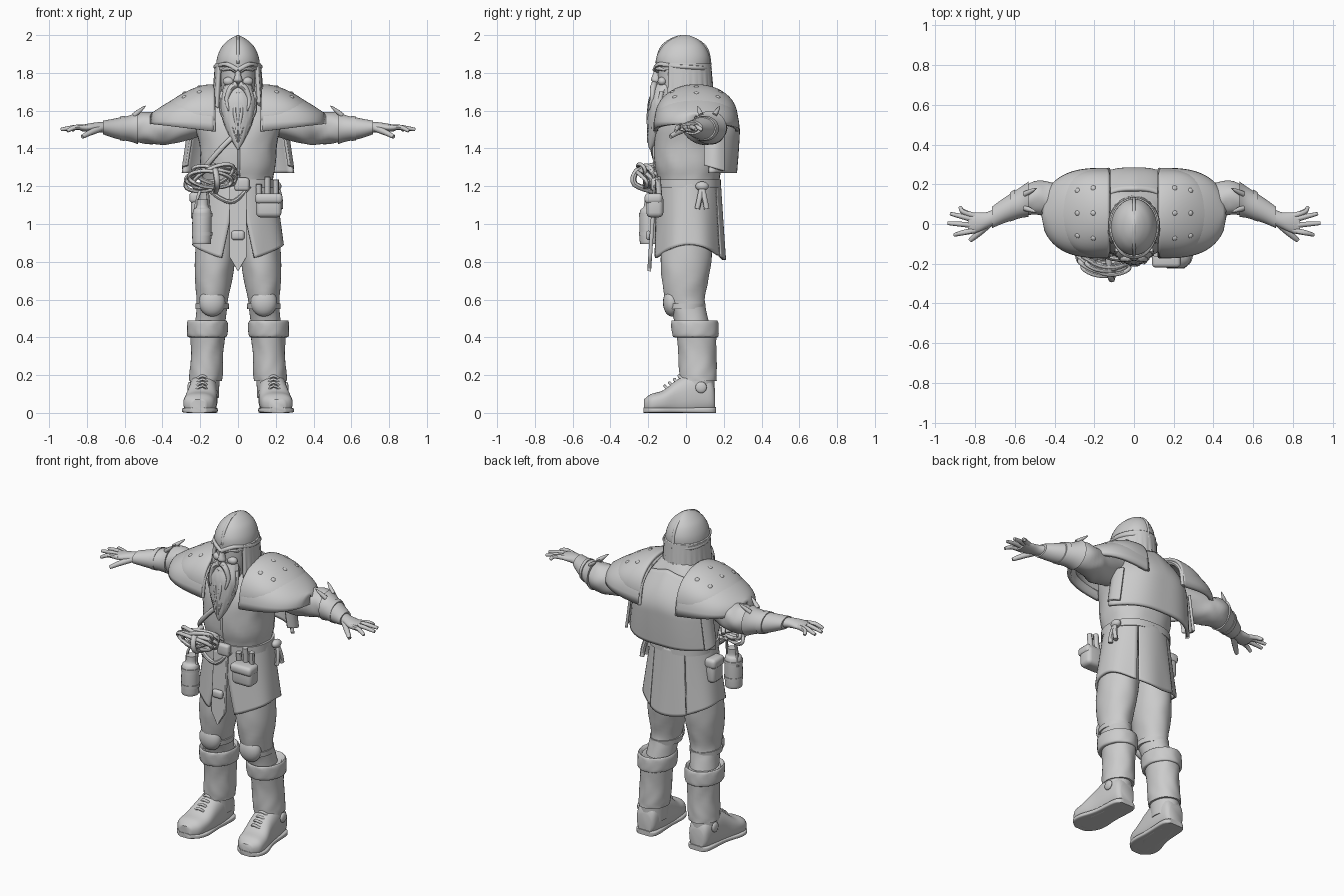
import bpy, bmesh, math, random
from mathutils import Vector, Matrix

random.seed(4)
cube = bpy.data.objects.get("Cube")
if cube:
    bpy.data.objects.remove(cube)

clay = bpy.data.materials.new("clay_grey")
clay.use_nodes = True
clay.diffuse_color = (.6, .6, .6, 1)
clay.node_tree.nodes["Principled BSDF"].inputs["Base Color"].default_value = (.6, .6, .6, 1)


def finish(name, mesh, mirror=False, thickness=0):
    """Turn a mesh into a smooth, optionally mirrored and thickened object."""
    obj = bpy.data.objects.new(name, mesh)
    bpy.context.scene.collection.objects.link(obj)
    mesh.materials.clear()
    mesh.materials.append(clay)
    if thickness:
        solid = obj.modifiers.new("thickness", "SOLIDIFY")
        solid.thickness, solid.offset = thickness, 0
    if mirror:
        flip = obj.modifiers.new("mirror", "MIRROR")
        flip.use_mirror_merge = False
    bpy.ops.object.select_all(action="DESELECT")
    obj.select_set(True)
    bpy.context.view_layer.objects.active = obj
    bpy.ops.object.shade_smooth_by_angle(angle=math.radians(45))
    return obj


def spline(rows, steps=4):
    """Smoothly interpolate rows of numbers."""
    out = []
    for i in range(len(rows) - 1):
        a, b = rows[max(i - 1, 0)], rows[i]
        c, d = rows[i + 1], rows[min(i + 2, len(rows) - 1)]
        for s in range(steps):
            t = s / steps
            out.append([q + t / 2 * (r - p + t * (2 * p - 5 * q + 4 * r - w + t * (3 * (q - r) + w - p)))
                        for p, q, r, w in zip(a, b, c, d)])
    return out + [list(rows[-1])]


def loft(name, rings, axis="z", mirror=False, square=2, folds=0, count=9, sides=40):
    """Skin rings of (x, y, z, radius, radius) lying across one axis."""
    bm = bmesh.new()
    loops = []
    for k, (x, y, z, ra, rb) in enumerate(spline(rings)):
        loop = []
        for i in range(sides):
            a = math.tau * i / sides
            c, s = math.cos(a), math.sin(a)
            wave = 1 + folds * math.sin(count * a + math.sin(k * .7) * 2)
            p = math.copysign(abs(c) ** (2 / square), c) * ra * wave
            q = math.copysign(abs(s) ** (2 / square), s) * rb * wave
            off = {"x": (0, p, q), "y": (p, 0, q), "z": (p, q, 0)}[axis]
            loop.append(bm.verts.new((x + off[0], y + off[1], max(z + off[2], 0))))
        loops.append(loop)
    for lo, hi in zip(loops, loops[1:]):
        for i in range(sides):
            j = (i + 1) % sides
            bm.faces.new((lo[i], lo[j], hi[j], hi[i]))
    bm.faces.new(loops[0])
    bm.faces.new(loops[-1])
    bmesh.ops.recalc_face_normals(bm, faces=bm.faces)
    mesh = bpy.data.meshes.new(name)
    bm.to_mesh(mesh)
    return finish(name, mesh, mirror)


def sheet(name, shape, mirror=False, thickness=.015, cells=24):
    """Thick surface from a function of two values between 0 and 1."""
    n = cells + 1
    verts = [shape(i / cells, j / cells) for i in range(n) for j in range(n)]
    faces = [(i * n + j, i * n + j + 1, i * n + j + n + 1, i * n + j + n)
             for i in range(cells) for j in range(cells)]
    mesh = bpy.data.meshes.new(name)
    mesh.from_pydata(verts, [], faces)
    return finish(name, mesh, mirror, thickness)


def tube(name, points, radius, tip=1, mirror=False, closed=False):
    """Round cord through points, narrowing towards the tip."""
    curve = bpy.data.curves.new(name, "CURVE")
    curve.dimensions, curve.bevel_depth = "3D", radius
    curve.bevel_resolution, curve.use_fill_caps = 2, True
    path = points if closed else spline(points)
    line = curve.splines.new("POLY")
    line.points.add(len(path) - 1)
    line.use_cyclic_u = closed
    for i, (dot, co) in enumerate(zip(line.points, path)):
        dot.co = (*co, 1)
        dot.radius = 1 + (tip - 1) * (i / (len(path) - 1)) ** 2
    temp = bpy.data.objects.new("temp", curve)
    mesh = bpy.data.meshes.new_from_object(temp)
    bpy.data.objects.remove(temp)
    return finish(name, mesh, mirror)


def ball(name, place, size, mirror=False):
    bm = bmesh.new()
    bmesh.ops.create_uvsphere(bm, u_segments=20, v_segments=12, radius=1,
                              matrix=Matrix.Translation(place) @ Matrix.Diagonal((*size, 1)))
    mesh = bpy.data.meshes.new(name)
    bm.to_mesh(mesh)
    return finish(name, mesh, mirror)


def box(name, place, size, bevel=.015, mirror=False):
    bm = bmesh.new()
    bmesh.ops.create_cube(bm, size=1, matrix=Matrix.Translation(place) @ Matrix.Diagonal((*size, 1)))
    bmesh.ops.bevel(bm, geom=bm.edges[:], offset=bevel, segments=3, profile=.5, affect="EDGES")
    mesh = bpy.data.meshes.new(name)
    bm.to_mesh(mesh)
    return finish(name, mesh, mirror)


# Torso, belt and chest strap
loft("torso", [(0, .015, 1.1, .19, .16), (0, .015, 1.22, .185, .16), (0, .012, 1.31, .2, .178),
               (0, .012, 1.42, .205, .18), (0, .03, 1.54, .23, .18), (0, .05, 1.64, .2, .14),
               (0, .04, 1.73, .1, .1)], square=2.3, folds=.008)
loft("belt", [(0, .015, 1.19, .2, .17), (0, .015, 1.235, .198, .17)], square=2.3)
tube("chest_strap", [(.05, -.165, 1.53), (-.06, -.178, 1.43), (-.15, -.155, 1.33), (-.2, -.08, 1.26)], .014)
tube("jacket_seam", [(0, -.168, 1.46), (.005, -.17, 1.35), (0, -.152, 1.24)], .007)


# Tunic skirt: two wrapping sides and a back panel
def skirt(start, end, slit):
    def shape(u, v):
        a = math.radians(start + slit * v + (end - start - slit * v) * u)
        low = .89 - .08 * math.cos(a) ** 2
        wave = 1 + .02 * v * math.sin(a * 7)
        return (math.sin(a) * (.19 + .05 * v) * wave,
                .017 - math.cos(a) * (.16 + .026 * v) * wave, 1.22 + (low - 1.22) * v)
    return shape


sheet("skirt_side", skirt(2, 148, 19), mirror=True)
sheet("skirt_back", skirt(149, 211, 2))
sheet("front_tab", lambda u, v: ((u - .5) * .09 * min(1, (1 - v) * 6), -.165 - .03 * v,
                                 1.2 - .45 * v), thickness=.02)
box("tab_buckle", (0, -.198, .94), (.07, .03, .05))
box("belt_buckle", (.02, -.165, 1.21), (.08, .04, .07))

# Cape hanging stiffly down the back
sheet("cape", lambda u, v: ((u - .5) * (.46 + .12 * v),
                            .17 + .11 * math.sin(min(1, v * 2) * math.pi / 2) - 1.1 * abs(u - .5) ** 3
                            - .02 * v * v, 1.7 - .43 * v - .12 * (1 - v) * abs(u - .5)), thickness=.02)
sheet("cape_side", lambda u, v: (.24 + .03 * v + .02 * math.sin(u * math.pi), .2 - .1 * u,
                                 1.5 - (.22 - .03 * u) * v), mirror=True)


# Layered shoulder armour with studs
def shoulder(inner, outer, reach, base, height):
    def shape(u, v):
        t = math.pi * v
        round_off = math.sqrt(max(0, 1 - u ** 3))
        rise = height * (1 - u ** 1.6) + .045
        return (inner + (outer - inner) * u, .055 - math.cos(t) * (reach * round_off + .012),
                base + .04 * u + math.sin(t) ** .8 * rise)
    return shape


outer_plate = shoulder(.13, .455, .205, 1.49, .175)
upper_plate = shoulder(.125, .385, .2, 1.535, .15)
sheet("shoulder_plate", outer_plate, mirror=True, thickness=.022)
sheet("shoulder_cap", upper_plate, mirror=True, thickness=.018)
for u in (.3, .6):
    for v in (.3, .5, .7):
        ball("shoulder_stud", upper_plate(u, v), (.016, .016, .014), mirror=True)
tube("shoulder_rim", [outer_plate(0, k / 8) for k in range(9)], .012, mirror=True)

# Head: face, nose, brows, helmet and long hair
loft("face", [(0, -.04, 1.6, .07, .08), (0, -.05, 1.72, .088, .095), (0, -.04, 1.86, .095, .11)])
loft("nose", [(0, -.14, 1.84, .012, .015), (0, -.155, 1.79, .016, .022), (0, -.16, 1.76, .024, .024),
              (0, -.15, 1.745, .014, .012)])
ball("cheek", (.048, -.125, 1.755), (.032, .025, .024), mirror=True)
tube("brow", [(.01, -.148, 1.81), (.04, -.148, 1.825), (.08, -.11, 1.815)], .014, .5, mirror=True)
loft("helmet", [(0, -.016, 1.815, .117, .14), (0, -.015, 1.88, .111, .141), (0, -.012, 1.935, .088, .117),
                (0, -.01, 1.97, .055, .082), (0, -.008, 1.99, .025, .045), (0, -.005, 1.998, .006, .012)])
tube("helmet_ridge", [(0, -.155, 1.85), (0, -.12, 1.945), (0, -.01, 1.993), (0, .1, 1.94), (0, .127, 1.84)], .009)
tube("helmet_band", [(0, -.166, 1.815), (.06, -.142, 1.845), (.112, -.05, 1.835), (.115, .03, 1.83),
                     (.08, .09, 1.825), (0, .126, 1.82)], .012, mirror=True)


def hair(u, v):
    a = math.radians(58 + 244 * u)
    r = 1 + .03 * math.sin(26 * a) * v
    return ((.112 + .016 * v) * math.sin(a) * r, -.015 - (.138 + .015 * v) * math.cos(a) * r,
            1.85 - v * (.22 + .015 * math.sin(17 * a)))


sheet("long_hair", hair, thickness=.02, cells=60)

# Beard with moustache and locks
loft("beard", [(0, -.1, 1.74, .07, .06), (0, -.135, 1.66, .092, .062), (0, -.15, 1.57, .085, .055),
               (0, -.165, 1.49, .056, .04), (0, -.18, 1.43, .026, .022), (0, -.19, 1.395, .004, .004)],
     folds=.03, count=14)
tube("moustache", [(.008, -.168, 1.74), (.04, -.175, 1.715), (.06, -.18, 1.66), (.05, -.2, 1.6)], .018, .2, mirror=True)
for k in range(5):
    x = .012 + .018 * k
    tube("beard_lock", [(x, -.178 + x * .6, 1.7), (x + .006, -.203 + x * .6, 1.6),
                        (x * .7, -.205 + x * .4, 1.52 + x * .3), (x * .3, -.203, 1.42 + x)], .012, .2, mirror=True)

# Arms: sleeve, bracer, hand and fingers
loft("sleeve", [(.18, .06, 1.56, .1, .09), (.34, .09, 1.52, .105, .095), (.42, .12, 1.505, .092, .085),
                (.5, .13, 1.51, .084, .084), (.58, .105, 1.505, .068, .064)], "x", True, folds=.025, count=5)
loft("bracer", [(.53, .125, 1.51, .09, .088), (.57, .108, 1.506, .078, .07), (.65, .07, 1.506, .064, .053),
                (.715, .033, 1.511, .054, .036)], "x", True)
loft("bracer_band", [(.6, .097, 1.506, .077, .067), (.625, .085, 1.506, .073, .063)], "x", True)
for y, tilt in ((.08, -.02), (.15, .03)):
    tube("elbow_spike", [(.55, y, 1.575), (.52, y + tilt / 2, 1.6), (.49, y + tilt, 1.625)], .014, .1, mirror=True)
loft("palm", [(.69, .043, 1.511, .042, .03), (.74, .02, 1.512, .04, .027), (.79, .008, 1.51, .05, .022),
              (.835, .006, 1.507, .05, .015)], "x", True)
for root, tip_x, tip_y, drop in ((.04, .875, .085, .012), (.02, .925, .052, .008),
                                 (-.008, .938, .004, .008), (-.032, .905, -.055, .016)):
    tube("finger", [(.8, root, 1.51), (.86, (root + tip_y) / 2, 1.512), (tip_x, tip_y, 1.508 - drop)],
         .0145, .6, mirror=True)
tube("thumb", [(.73, 0, 1.505), (.78, -.045, 1.485), (.825, -.083, 1.462)], .018, .6, mirror=True)

# Legs and knee guards
loft("trouser_leg", [(.105, .01, 1.05, .1, .13), (.122, 0, .82, .106, .135), (.13, -.005, .7, .098, .122),
                     (.135, -.005, .6, .083, .104), (.143, .02, .52, .08, .092), (.155, .045, .42, .08, .09)],
     mirror=True, folds=.012, count=5)
ball("knee_guard", (.137, -.075, .585), (.07, .047, .075), mirror=True)
loft("knee_strap", [(.137, -.002, .55, .088, .1), (.136, -.003, .58, .088, .107)], mirror=True)

# Boots: shaft, turned cuff, foot, sole and fastenings
loft("boot_shaft", [(.172, .065, .17, .086, .098), (.168, .063, .22, .088, .1), (.163, .06, .32, .086, .1),
                    (.16, .055, .42, .092, .108)], mirror=True, folds=.015, count=6)
loft("boot_cuff", [(.162, .052, .4, .094, .112), (.163, .05, .41, .106, .122), (.162, .046, .47, .108, .125),
                   (.162, .045, .49, .1, .118), (.16, .045, .475, .085, .1)], mirror=True, folds=.01)
loft("boot_foot", [(.18, .153, .07, .045, .06), (.18, .13, .09, .064, .09), (.182, .05, .1, .075, .115),
                   (.188, -.04, .08, .079, .1), (.2, -.12, .058, .086, .062), (.208, -.185, .048, .078, .052),
                   (.21, -.222, .04, .04, .032)], "y", True, square=2.5)
loft("boot_sole", [(.18, .158, .014, .045, .016), (.18, .12, .014, .072, .016), (.188, -.02, .014, .076, .014),
                   (.202, -.13, .014, .094, .014), (.208, -.19, .014, .08, .014), (.21, -.225, .014, .04, .014)],
     "y", True, square=5)
loft("boot_ankle", [(.178, .06, .08, .076, .09), (.175, .06, .19, .078, .092)], mirror=True)
ball("ankle_button", (.256, .08, .135), (.012, .03, .03), mirror=True)
for k in range(4):
    y, z = -.025 - .025 * k, .19 - .018 * k
    tube("boot_lace", [(.14 + .005 * k, y + .02, z - .03), (.188, y - .012, z + .006),
                       (.235 + .005 * k, y + .02, z - .03)], .008, mirror=True)

# Rope coil at the right hip
for k in range(7):
    wide, tall = random.uniform(.105, .14), random.uniform(.04, .06)
    lean, shift = random.uniform(-.05, .05), random.uniform(-.012, .012)
    ring = []
    for i in range(32):
        a = math.tau * i / 32
        ring.append((-.138 + shift + wide * math.cos(a),
                     -.215 + .009 * (k - 3) - .3 * lean * math.cos(a) + .14 * (wide * math.cos(a) / .14) ** 2 * .3
                     - .02 * math.sin(a), 1.245 + shift + tall * math.sin(a) + lean * math.cos(a)))
    tube("rope_loop", ring, .011, closed=True)
tube("rope_tie", [(-.12, -.16, 1.17), (-.11, -.27, 1.21), (-.12, -.26, 1.28), (-.13, -.17, 1.31)], .016)

# Flask, pouches and small tools on the belt
loft("flask", [(-.192, -.195, .895, .044, .044), (-.192, -.195, .91, .05, .05), (-.19, -.195, 1.06, .05, .05),
               (-.188, -.192, 1.09, .032, .032), (-.188, -.19, 1.13, .03, .03)])
for z in (.94, 1.04):
    loft("flask_band", [(-.19, -.195, z, .054, .054), (-.19, -.195, z + .018, .054, .054)])
tube("flask_strap", [(-.235, -.17, 1.03), (-.21, -.19, 1.15), (-.17, -.16, 1.21), (-.15, -.2, 1.04)], .008)
box("front_pouch", (.163, -.165, 1.095), (.135, .09, .12), .025)
box("pouch_flap", (.163, -.172, 1.135), (.145, .095, .055), .02)
for x, top in ((.11, 1.21), (.155, 1.25), (.2, 1.235)):
    tube("belt_tool", [(x, -.14, 1.12), (x, -.15, top)], .016)
box("right_pouch", (-.215, .035, 1.09), (.07, .1, .14), .022)
box("right_pouch_flap", (-.22, .035, 1.14), (.075, .11, .06), .02)
ball("belt_knot", (.205, .085, 1.2), (.025, .035, .025))
for lean in (-.025, .025):
    tube("knot_tail", [(.205, .085, 1.2), (.222, .085 + lean / 2, 1.14), (.225, .085 + lean, 1.08)], .014)
tube("belt_cord", [(.06, -.16, 1.2), (-.02, -.18, 1.12), (-.1, -.175, 1.14), (-.17, -.15, 1.2)], .012)
